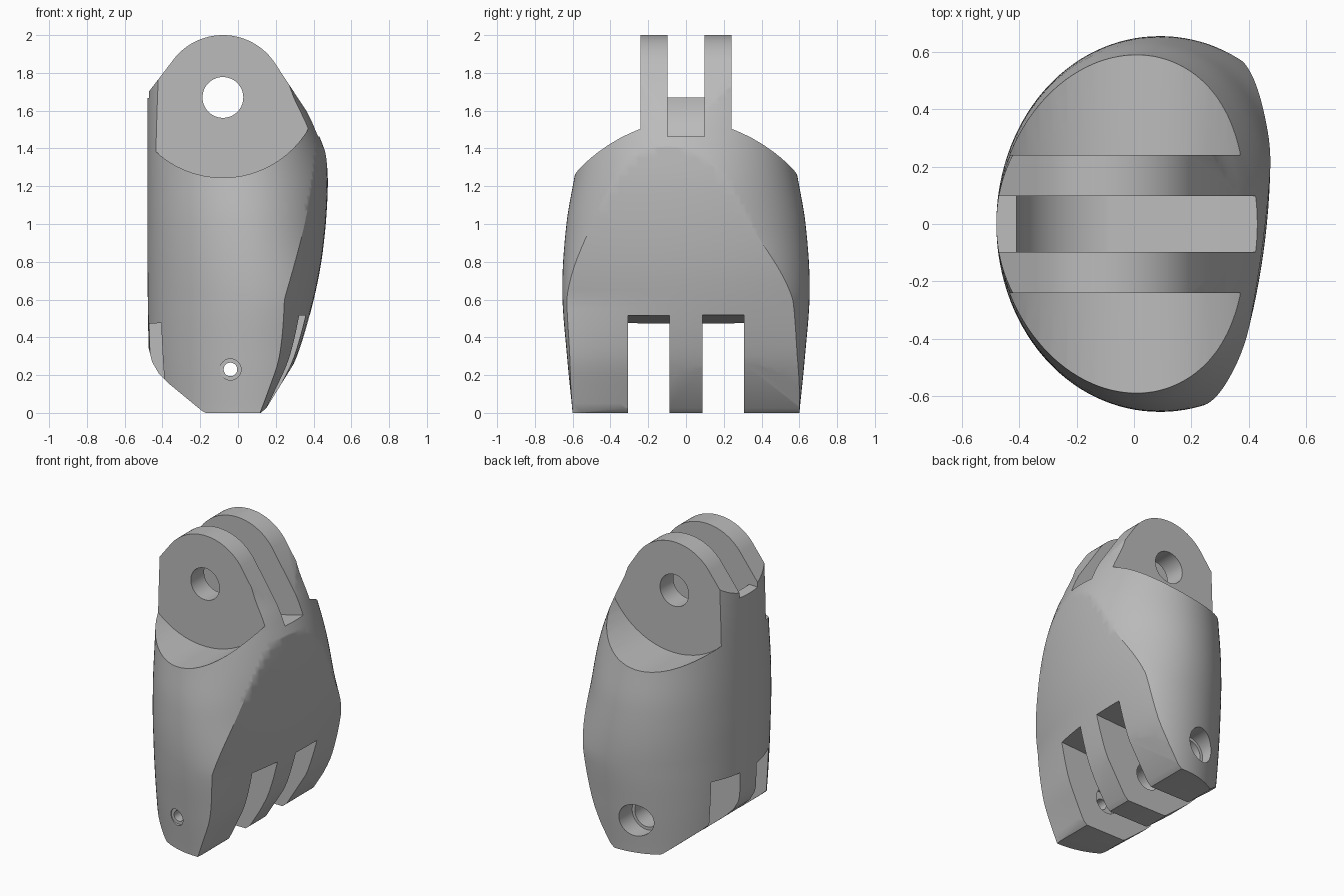
import bpy, bmesh, math

cube = bpy.data.objects.get("Cube")
if cube:
    bpy.data.objects.remove(cube, do_unlink=True)

PIVOT = (-0.08, 1.67)       # upper hinge axis (x, z)
PIN = (-0.04, 0.23)         # lower pin axis (x, z)


def curve(points, t):
    """Smooth value at t through (t, value) points."""
    if t <= points[0][0]:
        return points[0][1]
    if t >= points[-1][0]:
        return points[-1][1]
    slope = []
    for i in range(len(points)):
        a, b = points[max(i - 1, 0)], points[min(i + 1, len(points) - 1)]
        slope.append((b[1] - a[1]) / (b[0] - a[0]))
    for i in range(len(points) - 1):
        (t0, v0), (t1, v1) = points[i], points[i + 1]
        if t <= t1:
            h = t1 - t0
            s = (t - t0) / h
            return (v0 * (1 + 2 * s) * (1 - s) ** 2 + v1 * s * s * (3 - 2 * s)
                    + h * slope[i] * s * (1 - s) ** 2 + h * slope[i + 1] * s * s * (s - 1))


def make_object(name, bm):
    bmesh.ops.recalc_face_normals(bm, faces=bm.faces)
    mesh = bpy.data.meshes.new(name)
    bm.to_mesh(mesh)
    bm.free()
    obj = bpy.data.objects.new(name, mesh)
    bpy.context.collection.objects.link(obj)
    return obj


def loft(name, rings):
    bm = bmesh.new()
    rows = [[bm.verts.new(p) for p in ring] for ring in rings]
    n = len(rows[0])
    for low, high in zip(rows, rows[1:]):
        for i in range(n):
            j = (i + 1) % n
            bm.faces.new((low[i], low[j], high[j], high[i]))
    bm.faces.new(rows[0])
    bm.faces.new(rows[-1])
    return make_object(name, bm)


def prism(name, outline, y0, y1):
    """Extrude an (x, z) outline along y."""
    return loft(name, [[(x, y, z) for x, z in outline] for y in (y0, y1)])


def arc(center, radius, start, end, steps):
    angles = [math.radians(start + (end - start) * i / steps) for i in range(steps + 1)]
    return [(center[0] + radius * math.cos(a), center[1] + radius * math.sin(a)) for a in angles]


def rod(name, center, radius, y0, y1, end_radius=None):
    rings = []
    for y, r in ((y0, radius), (y1, end_radius or radius)):
        rings.append([(x, y, z) for x, z in arc(center, r, 0, 360, 64)[:-1]])
    return loft(name, rings)


def combine(obj, cutter, operation="DIFFERENCE"):
    mod = obj.modifiers.new(cutter.name, "BOOLEAN")
    mod.operation, mod.solver, mod.object = operation, "EXACT", cutter
    bpy.context.view_layer.objects.active = obj
    bpy.ops.object.modifier_apply(modifier=mod.name)
    bpy.data.objects.remove(cutter, do_unlink=True)


# Rounded shell: egg-shaped sections stacked in z
CENTER = [(0.6, 0.1), (0.9, 0.06), (1.27, 0.02), (1.5, 0)]
LEFT = [(0, -0.455), (0.35, -0.473), (0.8, -0.48)]
RIGHT = [(0.6, 0.56), (0.9, 0.5), (1.25, 0.48), (1.5, 0.415), (1.7, 0.32), (2.1, 0.2)]
DEPTH = [(0, 0.6), (0.3, 0.63), (0.65, 0.655), (1, 0.633), (1.27, 0.587), (1.5, 0.55), (2.1, 0.45)]


def section(z):
    c, b = curve(CENTER, z), curve(DEPTH, z)
    left, right = c - curve(LEFT, z), curve(RIGHT, z)
    ring = []
    for i in range(128):
        a = math.tau * i / 128
        ring.append((c + (right if math.cos(a) > 0 else left) * math.cos(a), b * math.sin(a), z))
    return ring


body = loft("link_body", [section(-0.05 + 2.15 * i / 50) for i in range(51)])

# Side silhouette: round hinge top, tangent shoulders, chamfered foot
silhouette = arc(PIVOT, 0.33, 35, 145, 40)
silhouette += [(-0.48, 1.69), (-0.7, 1.69), (-0.7, 0.4), (-0.472, 0.34), (-0.455, 0.27),
               (-0.42, 0.21), (-0.36, 0.15), (-0.19, 0.01), (-0.17, 0), (0.12, 0),
               (0.15, 0.025), (0.32, 0.3), (0.7, 0.92), (0.7, 1.2), (0.46, 1.45)]
combine(body, prism("silhouette", silhouette, -1, 1), "INTERSECT")

# Broad, slightly tilted oval face
FACE = [(-0.1, 0.1), (0, 0.15), (0.1, 0.205), (0.3, 0.305), (0.65, 0.4), (0.9, 0.442),
        (1.2, 0.463), (1.45, 0.455), (1.6, 0.45)]


def face_x(y, z):
    tilt = 0.25 + 0.75 * max(0, min(1, z / 0.6))
    return curve(FACE, z) + tilt * (0.1 * y - 0.2 * y * y)


rings = []
for i in range(45):
    z = -0.1 + 2.2 * i / 44
    ys = [-0.8 + 1.6 * j / 32 for j in range(33)]
    rings.append([(face_x(y, z), y, z) for y in ys] + [(1, 0.8, z), (1, -0.8, z)])
combine(body, loft("oval_face_cut", rings))

# Scooped shoulders either side of the hinge ears
for side in (-1, 1):
    combine(body, rod("shoulder_cut", (-0.08, 1.77), 0.525, side * 0.24, side))

# Slot between the ears
slot = [(-0.7, 1.66)] + arc(PIVOT, 0.33, 180, 270, 24)
slot = [p for p in slot if p[0] != -0.41] + [(0.45, 1.47), (0.7, 1.53), (0.7, 2.2), (-0.7, 2.2)]
combine(body, prism("slot_cut", slot, -0.097, 0.097))

# Two notches that split the foot into three legs
notch = [(-0.7, -0.1), (0.7, -0.1), (0.7, 0.535), (-0.7, 0.46)]
for side in (-1, 1):
    combine(body, prism("notch_cut", notch, side * 0.088, side * 0.308))

# Hinge hole, pin bores and screw recess
combine(body, rod("hinge_hole", PIVOT, 0.108, -0.5, 0.5))
combine(body, rod("screw_hole", PIN, 0.036, -0.8, 0))
combine(body, rod("screw_recess", PIN, 0.056, -0.8, -0.58))
combine(body, rod("inner_recess", PIN, 0.085, -0.36, -0.2))
combine(body, rod("pin_bore", PIN, 0.09, -0.2, 0.5))
combine(body, rod("pin_counterbore", PIN, 0.11, 0.48, 0.8))

# Plain grey finish
grey = bpy.data.materials.new("plain_grey")
grey.use_nodes = True
color = (0.5, 0.5, 0.5, 1)
grey.diffuse_color = color
grey.node_tree.nodes["Principled BSDF"].inputs["Base Color"].default_value = color
body.data.materials.clear()
body.data.materials.append(grey)
for poly in body.data.polygons:
    poly.material_index = 0

bpy.ops.object.select_all(action="DESELECT")
body.select_set(True)
bpy.context.view_layer.objects.active = body
bpy.ops.object.shade_smooth_by_angle(angle=math.radians(28))
